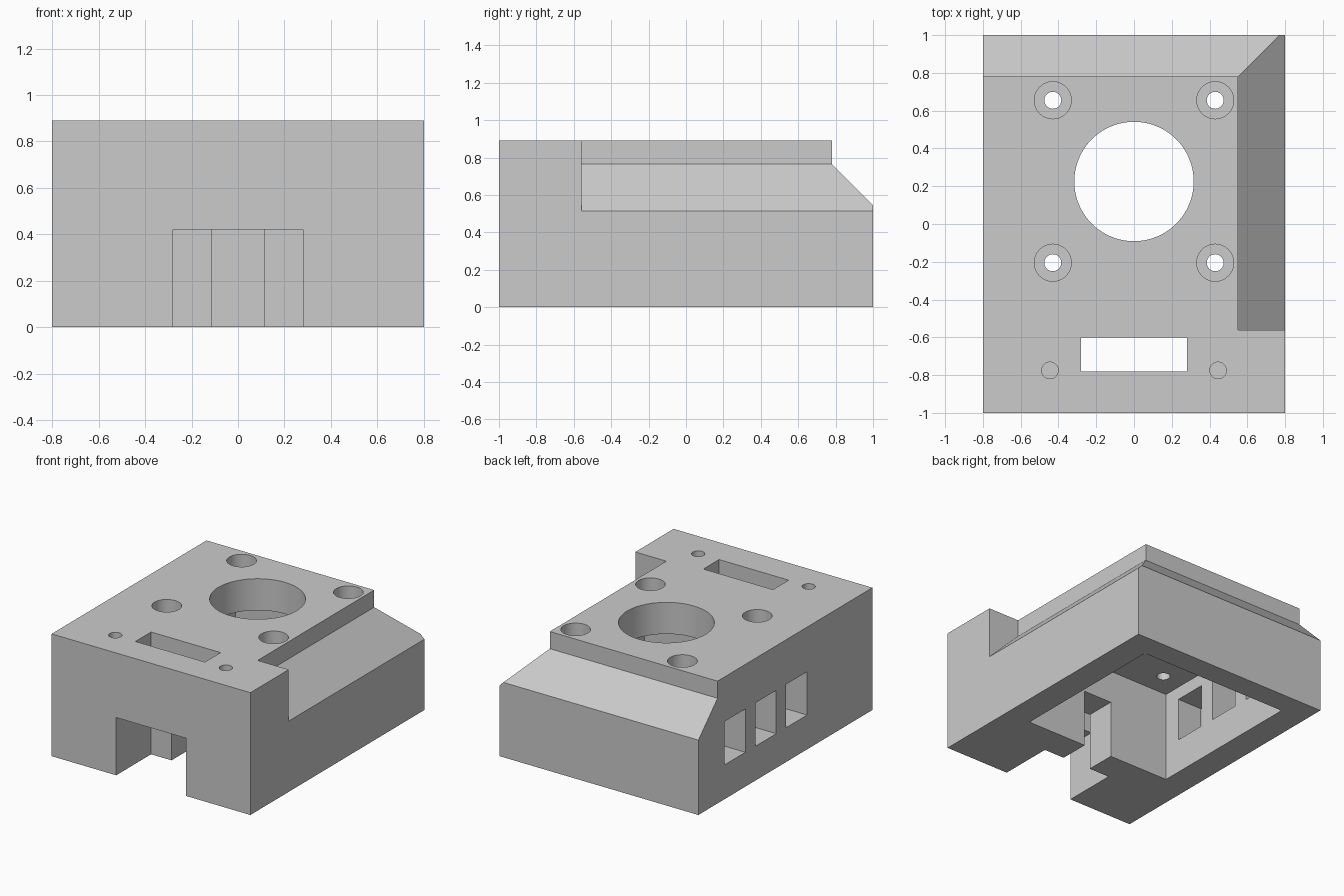
import bpy
import bmesh
import math
from mathutils import Matrix, Vector

default = bpy.data.objects.get("Cube")
if default:
    bpy.data.objects.remove(default, do_unlink=True)

grey = bpy.data.materials.new("Plain grey")
grey.use_nodes = True
grey.diffuse_color = (0.6, 0.6, 0.6, 1)
bsdf = next(n for n in grey.node_tree.nodes if n.type == 'BSDF_PRINCIPLED')
bsdf.inputs["Base Color"].default_value = grey.diffuse_color


def finish(name, bm):
    bmesh.ops.recalc_face_normals(bm, faces=bm.faces)
    mesh = bpy.data.meshes.new(name)
    bm.to_mesh(mesh)
    bm.free()
    mesh.materials.append(grey)
    obj = bpy.data.objects.new(name, mesh)
    bpy.context.collection.objects.link(obj)
    return obj


def box(name, x, y, z):
    bm = bmesh.new()
    bmesh.ops.create_cube(bm, size=1)
    for v in bm.verts:
        v.co = Vector([(r[0] + r[1]) / 2 + c * (r[1] - r[0]) for r, c in zip((x, y, z), v.co)])
    return finish(name, bm)


def cylinder(name, x, y, z, radius, sides=48):
    bm = bmesh.new()
    bmesh.ops.create_cone(bm, cap_ends=True, segments=sides, radius1=radius, radius2=radius,
                          depth=z[1] - z[0],
                          matrix=Matrix.Translation((x, y, (z[0] + z[1]) / 2)))
    return finish(name, bm)


def prism(name, points, offset):
    bm = bmesh.new()
    face = bm.faces.new([bm.verts.new(p) for p in points])
    new = bmesh.ops.extrude_face_region(bm, geom=[face])["geom"]
    bmesh.ops.translate(bm, vec=offset, verts=[e for e in new if isinstance(e, bmesh.types.BMVert)])
    return finish(name, bm)


W, H = 0.8, 0.89
OVER = 1.1          # cutters overshoot the top
CY = 0.225          # centre of the cavity and bore
CEIL = 0.66         # cavity ceiling
LEDGE = 0.765       # where the slopes and counterbores start

housing = box("housing", (-W, W), (-1, 1), (0, H))
cutters = []

# Sloped ledges along the +x side and the back, meeting in a mitre
ledge_x, ledge_y, reach = 0.55, 0.78, 0.45
cutters.append(prism("side_slope_cutter", [
    (ledge_x, -0.56, LEDGE), (ledge_x, -0.56, OVER),
    (ledge_x + reach, -0.56, OVER), (ledge_x + reach, -0.56, LEDGE - reach)], (0, 2, 0)))
cutters.append(prism("back_slope_cutter", [
    (-1, ledge_y, LEDGE), (-1, ledge_y, OVER),
    (-1, ledge_y + reach, OVER), (-1, ledge_y + reach, LEDGE - reach)], (2, 0, 0)))

# Underside: main cavity, narrow neck, front pocket, and slot to the top
cutters.append(box("cavity_cutter", (-0.6, 0.6), (CY - 0.605, CY + 0.605), (-0.1, CEIL)))
cutters.append(box("neck_cutter", (-0.115, 0.115), (-0.7, -0.3), (-0.1, 0.42)))
cutters.append(box("pocket_cutter", (-0.28, 0.28), (-1.1, -0.6), (-0.1, 0.42)))
cutters.append(box("slot_cutter", (-0.28, 0.28), (-0.78, -0.6), (0.3, OVER)))

# Central bore and counterbored screw holes
cutters.append(cylinder("bore_cutter", 0, CY, (0.5, OVER), 0.316, 96))
for sx in (-1, 1):
    for sy in (-1, 1):
        x, y = 0.43 * sx, CY + 0.43 * sy
        cutters.append(cylinder("counterbore_cutter", x, y, (LEDGE, OVER), 0.098))
        cutters.append(cylinder("screw_hole_cutter", x, y, (0.5, OVER), 0.045))
    # Small blind holes beside the slot
    cutters.append(cylinder("pilot_hole_cutter", 0.445 * sx, -0.775, (0.55, OVER), 0.044))

# Three windows through the -x wall
for i in (-1, 0, 1):
    y = CY + 0.355 * i
    cutters.append(box("window_cutter", (-1, -0.5), (y - 0.12, y + 0.12), (0.25, 0.565)))

# Cut everything out of the housing
for cutter in cutters:
    mod = housing.modifiers.new("cut", 'BOOLEAN')
    mod.operation = 'DIFFERENCE'
    mod.solver = 'EXACT'
    mod.object = cutter
depsgraph = bpy.context.evaluated_depsgraph_get()
depsgraph.update()
result = bpy.data.meshes.new_from_object(housing.evaluated_get(depsgraph))
housing.modifiers.clear()
housing.data = result
for cutter in cutters:
    bpy.data.objects.remove(cutter, do_unlink=True)
result.materials.clear()
result.materials.append(grey)
for p in result.polygons:
    p.material_index = 0

# Smooth the round bores, keep all edges crisp
bpy.ops.object.select_all(action='DESELECT')
housing.select_set(True)
bpy.context.view_layer.objects.active = housing
bpy.ops.object.shade_smooth_by_angle(angle=math.radians(30))
